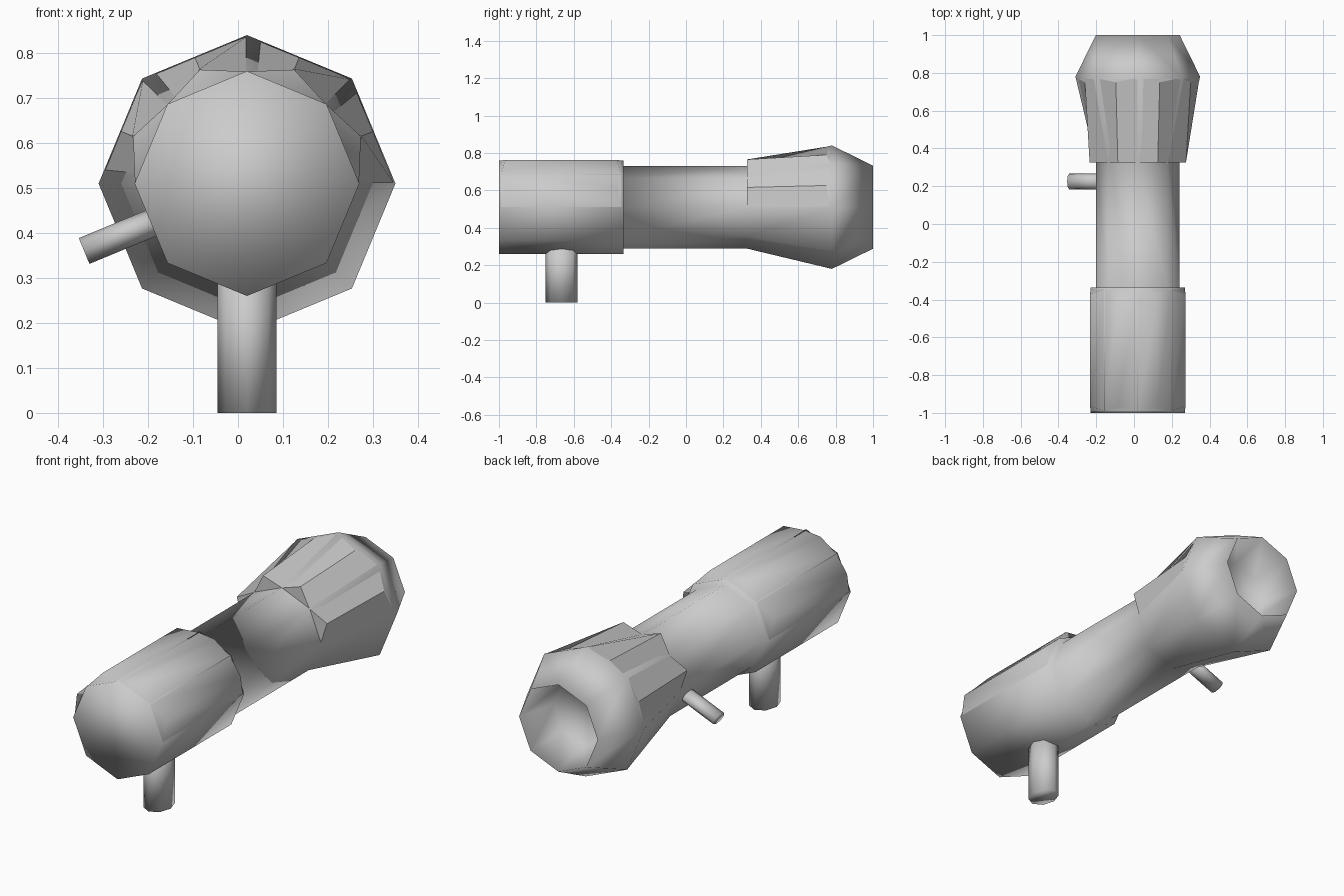
import bpy, bmesh, math
from mathutils import Vector

if "Cube" in bpy.data.objects:
    bpy.data.objects.remove(bpy.data.objects["Cube"])

CX, CZ = 0.02, 0.51  # barrel axis


def ring_point(r, deg, y):
    a = math.radians(deg)
    return Vector((CX + r * math.cos(a), y, CZ + r * math.sin(a)))


def finish(bm, name, smooth=True):
    bmesh.ops.recalc_face_normals(bm, faces=bm.faces)
    me = bpy.data.meshes.new(name)
    bm.to_mesh(me)
    bm.free()
    for p in me.polygons:
        p.use_smooth = smooth
    ob = bpy.data.objects.new(name, me)
    bpy.context.collection.objects.link(ob)
    return ob


def loft(name, rings):
    """Bridge octagonal rings and cap both ends."""
    bm = bmesh.new()
    loops = [[bm.verts.new(p) for p in ring] for ring in rings]
    for a, b in zip(loops, loops[1:]):
        n = len(a)
        for i in range(n):
            j = (i + 1) % n
            bm.faces.new((a[i], a[j], b[j], b[i]))
    bm.faces.new(loops[0])
    bm.faces.new(loops[-1])
    return finish(bm, name)


def ridge(bm, deg, base0, base1, top0, top1):
    """Raised wedge on one octagon side; each end is (y, radius)."""
    a, b = [bm.verts.new(ring_point(base0[1], deg + d, base0[0])) for d in (-22.5, 22.5)]
    c, d = [bm.verts.new(ring_point(base1[1], deg + e, base1[0])) for e in (22.5, -22.5)]
    t0 = bm.verts.new(ring_point(top0[1], deg, top0[0]))
    t1 = bm.verts.new(ring_point(top1[1], deg, top1[0]))
    for f in ((a, b, t0), (c, d, t1), (b, c, t1, t0), (d, a, t0, t1)):
        bm.faces.new(f)


# Barrel: sleeve, tube, flared head and recessed end
profile = [(-1.0, 0.25), (-0.335, 0.25), (-0.335, 0.22), (0.32, 0.22),
           (0.78, 0.33), (1.0, 0.222), (0.8, 0.165)]
loft("barrel", [[ring_point(r, 45 * i, y) for i in range(8)] for y, r in profile])

# Grip ridges on the upper sleeve and fins on the upper flare
grips, fins = bmesh.new(), bmesh.new()
for deg in (22.5, 67.5, 112.5, 157.5):
    ridge(grips, deg, (-0.99, 0.249), (-0.345, 0.249), (-0.965, 0.274), (-0.37, 0.274))
    ridge(fins, deg, (0.325, 0.22), (0.775, 0.327), (0.325, 0.276), (0.75, 0.303))
finish(grips, "grip_ridges")
finish(fins, "flare_fins", smooth=False)


def peg(name, start, end, side, r_side, r_y):
    """Octagonal peg with an elliptical section."""
    rings = []
    for c in (Vector(start), Vector(end)):
        rings.append([c + Vector(side) * r_side * math.cos(math.pi * i / 4)
                      + Vector((0, r_y * math.sin(math.pi * i / 4), 0)) for i in range(8)])
    ob = loft(name, rings)
    return ob


# Mounting post below and small side peg
peg("post", (CX, -0.665, 0), (CX, -0.665, 0.32), (1, 0, 0), 0.066, 0.085)
s, c = math.sin(math.radians(22.5)), math.cos(math.radians(22.5))
peg("side_peg", (CX - 0.392 * c, 0.225, CZ - 0.392 * s),
    (CX - 0.18 * c, 0.225, CZ - 0.18 * s), (-s, 0, c), 0.031, 0.042)
